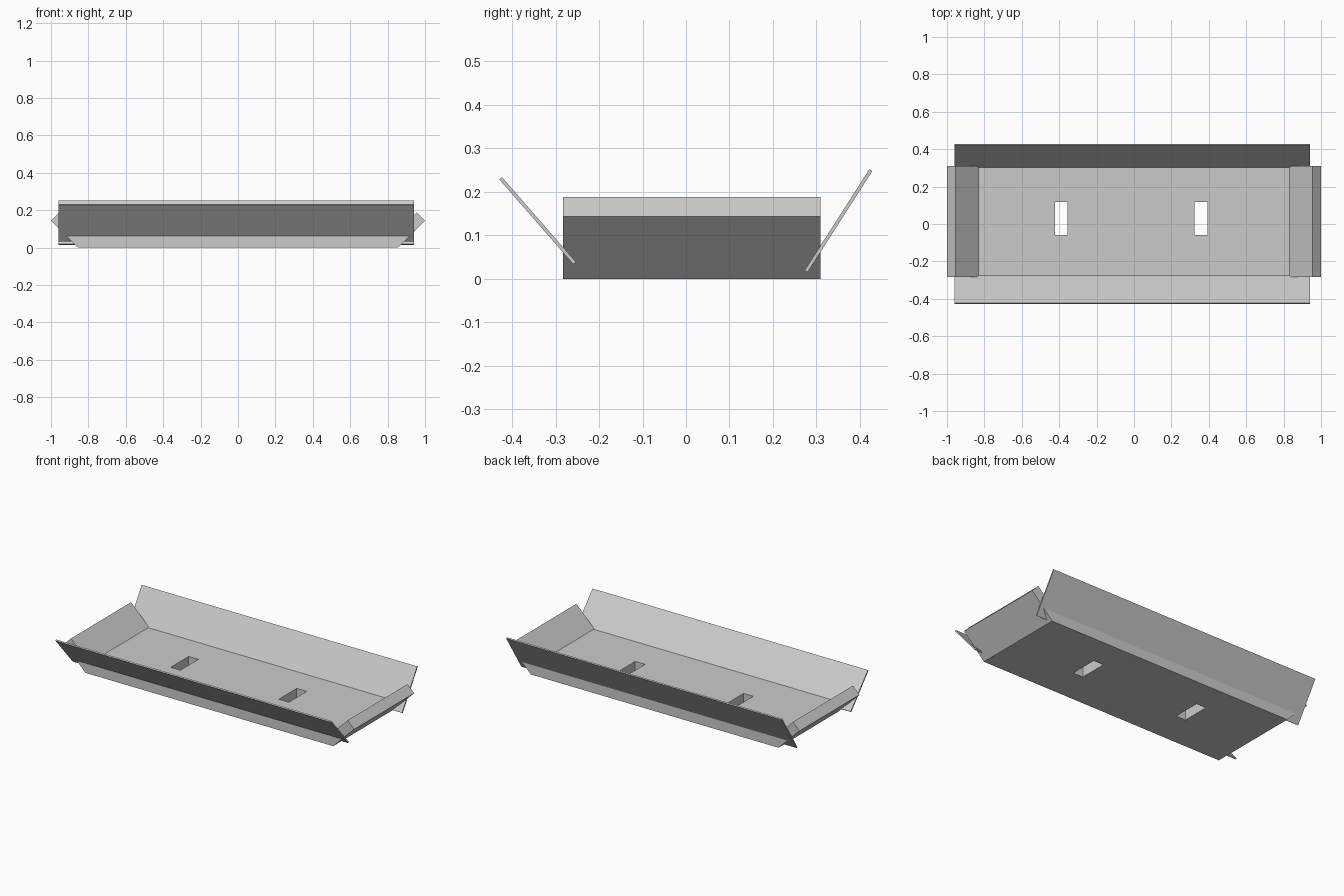
import bpy, bmesh
from mathutils import Vector

if "Cube" in bpy.data.objects:
    bpy.data.objects.remove(bpy.data.objects["Cube"], do_unlink=True)

grey = bpy.data.materials.new("light_grey")
grey.use_nodes = True
grey.diffuse_color = (0.6, 0.6, 0.6, 1)
grey.node_tree.nodes["Principled BSDF"].inputs["Base Color"].default_value = grey.diffuse_color


def extrude(name, points, step):
    """Sweep a closed outline along the vector step."""
    bm = bmesh.new()
    face = bm.faces.new([bm.verts.new(p) for p in points])
    swept = bmesh.ops.extrude_face_region(bm, geom=[face])["geom"]
    verts = [v for v in swept if isinstance(v, bmesh.types.BMVert)]
    bmesh.ops.translate(bm, verts=verts, vec=step)
    bmesh.ops.recalc_face_normals(bm, faces=bm.faces)
    mesh = bpy.data.meshes.new(name)
    bm.to_mesh(mesh)
    bm.free()
    mesh.materials.append(grey)
    obj = bpy.data.objects.new(name, mesh)
    bpy.context.collection.objects.link(obj)
    return obj


# Tray: flat floor with thick end walls leaning out at 45 degrees
front, back = -0.283, 0.309
half = [(0.855, 0), (1, 0.143), (0.955, 0.188), (0.831, 0.065)]
outline = half + [(-x, z) for x, z in reversed(half)]
tray = extrude("tray", [(x, front, z) for x, z in outline], (0, back - front, 0))

# Two slots through the floor
for x0, x1 in ((-0.423, -0.356), (0.323, 0.392)):
    slot = extrude("slot_cutter", [(x0, -0.059, -0.1), (x1, -0.059, -0.1),
                                   (x1, 0.118, -0.1), (x0, 0.118, -0.1)], (0, 0, 0.3))
    slot.hide_render = True
    cut = tray.modifiers.new("slot", "BOOLEAN")
    cut.operation = "DIFFERENCE"
    cut.solver = "EXACT"
    cut.object = slot
    bpy.context.view_layer.objects.active = tray
    bpy.ops.object.modifier_apply(modifier=cut.name)
    bpy.data.objects.remove(slot, do_unlink=True)


# Thin leaning boards along the front and back
def board(name, low, high, thick=0.008):
    a, b = Vector((-0.96, *low)), Vector((-0.96, *high))
    d = (b - a).normalized()
    side = Vector((0, -d.z, d.y)) * thick / 2
    extrude(name, [a - side, b - side, b + side, a + side], (1.902, 0, 0))


board("front_board", (-0.256, 0.036), (-0.426, 0.231))
board("back_board", (0.276, 0.017), (0.425, 0.25))
